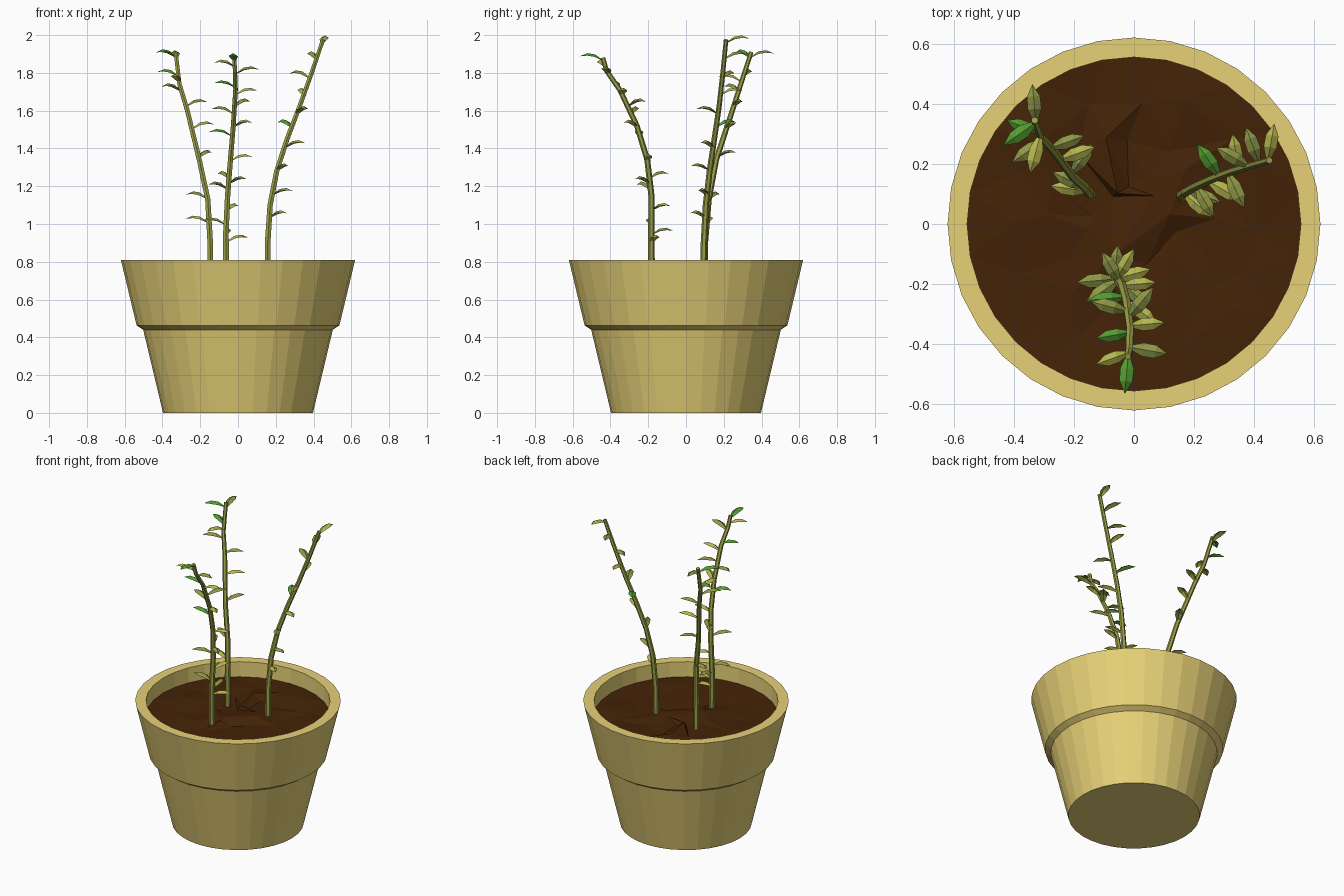
import bpy, bmesh, math, random
from mathutils import Vector

if "Cube" in bpy.data.objects:
    bpy.data.objects.remove(bpy.data.objects["Cube"])

random.seed(4)


def material(name, rgb):
    m = bpy.data.materials.new(name)
    m.diffuse_color = (*rgb, 1)
    m.use_nodes = True
    m.node_tree.nodes["Principled BSDF"].inputs["Base Color"].default_value = m.diffuse_color
    return m


CLAY = material("sand clay", (0.80, 0.64, 0.185))
SOIL = material("dark soil", (0.058, 0.0165, 0.002))
STEM = material("olive stem", (0.33, 0.35, 0.06))
LEAVES = [material("olive leaf", (0.27, 0.31, 0.06)),
          material("yellow green leaf", (0.45, 0.46, 0.075)),
          material("fresh green leaf", (0.09, 0.33, 0.03))]


def finish(bm, name, mats):
    me = bpy.data.meshes.new(name)
    bm.to_mesh(me)
    bm.free()
    for m in mats:
        me.materials.append(m)
    ob = bpy.data.objects.new(name, me)
    bpy.context.collection.objects.link(ob)
    return ob


def ring(bm, r, z, n):
    return [bm.verts.new((r * math.sin(2 * math.pi * i / n),
                          -r * math.cos(2 * math.pi * i / n), z)) for i in range(n)]


def bridge(bm, a, b):
    n = len(a)
    for i in range(n):
        j = (i + 1) % n
        bm.faces.new((a[i], a[j], b[j], b[i]))


# Pot: lathed profile with collar and vertical inner wall
bm = bmesh.new()
profile = [(0.397, 0), (0.502, 0.44), (0.537, 0.463),
           (0.62, 0.81), (0.555, 0.81), (0.555, 0.67)]
rings = [ring(bm, r, z, 32) for r, z in profile]
for a, b in zip(rings, rings[1:]):
    bridge(bm, a, b)
bm.faces.new(rings[0][::-1])
finish(bm, "pot", [CLAY])

# Soil: rough faceted disc, rim matching the pot wall
bm = bmesh.new()
rim = ring(bm, 0.555, 0.71, 32)
rings = [ring(bm, r, 0.71, 16) for r in (0.43, 0.28, 0.13)]
for rg in rings:
    for v in rg:
        v.co += Vector((random.uniform(-0.035, 0.035), random.uniform(-0.035, 0.035),
                        random.uniform(-0.016, 0.016)))
for i in range(16):
    bm.faces.new((rim[2 * i], rim[2 * i + 1], rim[(2 * i + 2) % 32],
                  rings[0][(i + 1) % 16], rings[0][i]))
for a, b in zip(rings, rings[1:]):
    bridge(bm, a, b)
bm.faces.new(rings[-1])
bmesh.ops.triangulate(bm, faces=bm.faces[:])
finish(bm, "soil", [SOIL])


def point_at(path, z):
    for a, b in zip(path, path[1:]):
        if z <= b[2]:
            return Vector(a).lerp(Vector(b), max(0, (z - a[2]) / (b[2] - a[2])))
    return Vector(path[-1])


# Stem: tapered six-sided tube along a path
def make_stem(name, path):
    bm = bmesh.new()
    prev = None
    for i, p in enumerate(path):
        t = i / (len(path) - 1)
        d = (Vector(path[min(i + 1, len(path) - 1)]) - Vector(path[max(i - 1, 0)])).normalized()
        q = Vector((0, 0, 1)).rotation_difference(d)
        rg = ring(bm, 0.018 - 0.006 * t, 0, 6)
        for v in rg:
            v.co = q @ v.co + Vector(p)
        if prev:
            bridge(bm, prev, rg)
        prev = rg
    bm.faces.new(prev)
    finish(bm, name, [STEM])


# Leaves: arched blades folded along the midrib
def make_leaves(name, path, leaves, fresh):
    bm = bmesh.new()
    for i, (z, az) in enumerate(leaves):
        base = point_at(path, z - 0.015)
        a = math.radians(az)
        out = Vector((math.cos(a), math.sin(a), 0))
        side = Vector((-out.y, out.x, 0))
        s = random.uniform(0.92, 1.05)
        rows = []
        for d, w, h in ((0, 0.006, 0), (0.045, 0.022, 0.032), (0.085, 0.021, 0.038)):
            mid = base + (out * d + Vector((0, 0, h))) * s
            drop = Vector((0, 0, w * 0.6))
            rows.append([bm.verts.new(mid + side * w * s - drop), bm.verts.new(mid),
                         bm.verts.new(mid - side * w * s - drop)])
        tip = bm.verts.new(base + (out * 0.125 + Vector((0, 0, 0.022))) * s)
        faces = []
        for r0, r1 in zip(rows, rows[1:]):
            for k in (0, 1):
                faces.append(bm.faces.new((r0[k], r0[k + 1], r1[k + 1], r1[k])))
        for k in (0, 1):
            faces.append(bm.faces.new((rows[-1][k], rows[-1][k + 1], tip)))
        for f in faces:
            f.material_index = 2 if i in fresh else int(i % 3 == 0)
    for f in bm.faces:
        f.normal_update()
        if f.normal.z < 0:
            f.normal_flip()
    finish(bm, name, LEAVES)


# The three shoots: path points, leaf heights with compass angles, green leaves
shoots = {
    "right": ([(0.157, 0.09, 0.68), (0.157, 0.095, 0.9), (0.17, 0.105, 1.1), (0.205, 0.125, 1.28),
               (0.26, 0.15, 1.45), (0.325, 0.175, 1.62), (0.39, 0.195, 1.8), (0.45, 0.212, 1.975)],
              [(1.05, -40), (1.17, -20), (1.30, -60), (1.42, -30), (1.53, 125),
               (1.60, -65), (1.70, 100), (1.79, 150), (1.89, 110), (1.975, 80)], {4}),
    "back_left": ([(-0.145, 0.1, 0.68), (-0.147, 0.1, 0.9), (-0.16, 0.12, 1.13), (-0.205, 0.16, 1.34),
                   (-0.268, 0.245, 1.6), (-0.31, 0.29, 1.74), (-0.33, 0.345, 1.91)],
                  [(1.02, 172), (1.15, 155), (1.37, 55), (1.52, 20), (1.64, 20), (1.72, 215),
                   (1.77, 255), (1.80, 160), (1.895, 95), (1.90, 215)], {7, 9}),
    "front": ([(-0.063, -0.183, 0.68), (-0.064, -0.183, 0.95), (-0.055, -0.183, 1.15),
               (-0.04, -0.205, 1.34), (-0.025, -0.26, 1.52), (-0.013, -0.35, 1.71),
               (-0.016, -0.42, 1.81), (-0.02, -0.44, 1.88)],
              [(0.92, 15), (0.96, 85), (1.01, 185), (1.09, 60), (1.20, 215), (1.23, -40),
               (1.35, 5), (1.26, 120), (1.48, 185), (1.53, -35), (1.60, 165),
               (1.64, 50), (1.70, 5), (1.74, 190), (1.81, -10), (1.85, 200), (1.88, 265)], {8, 13, 16}),
}
for name, (path, leaves, fresh) in shoots.items():
    make_stem("stem_" + name, path)
    make_leaves("leaves_" + name, path, leaves, fresh)
